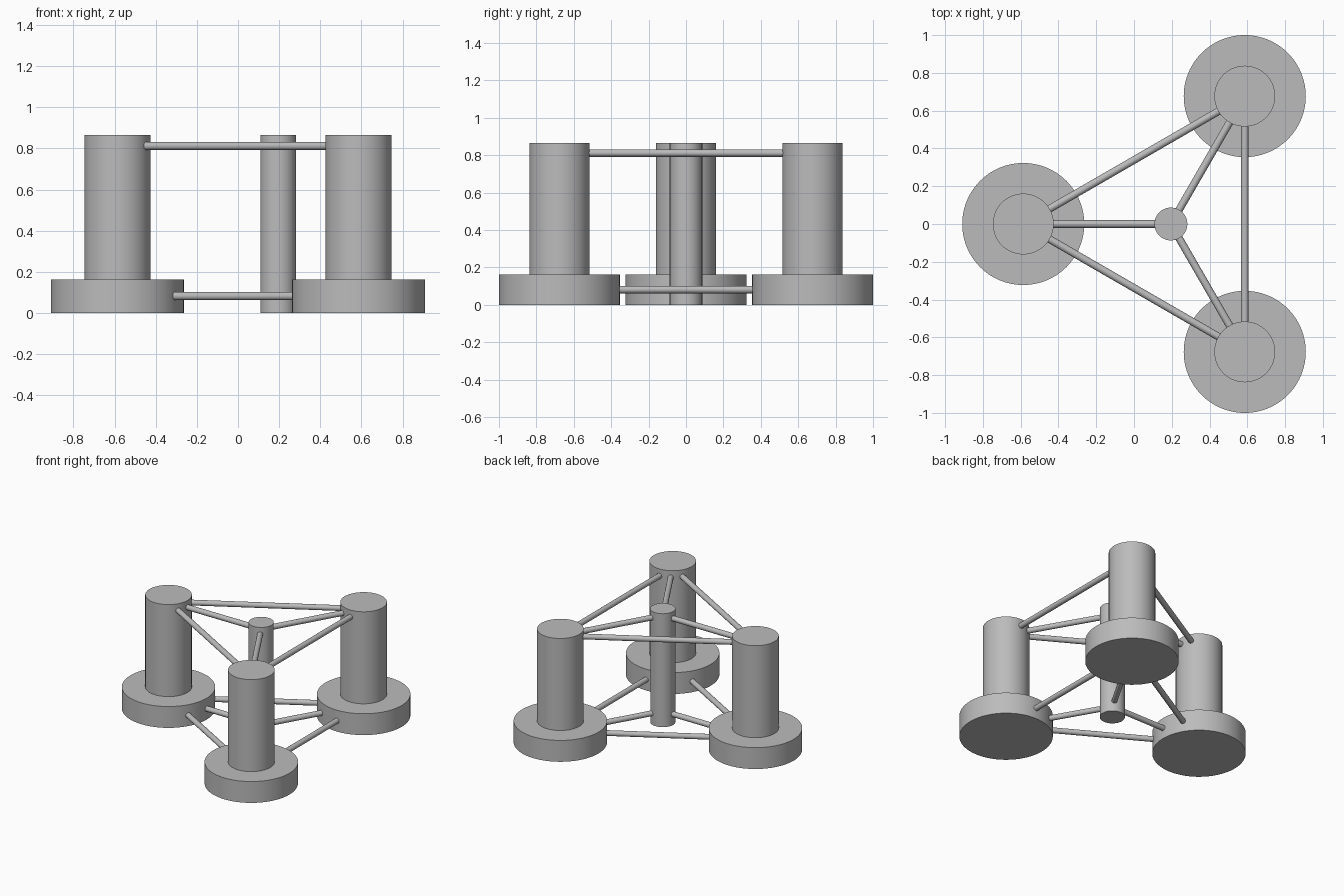
import bpy
import math
from mathutils import Vector

old = bpy.data.objects.get("Cube")
if old:
    bpy.data.objects.remove(old, do_unlink=True)

grey = bpy.data.materials.new("plain grey")
grey.use_nodes = True
colour = (0.5, 0.5, 0.5, 1)
grey.diffuse_color = colour
grey.node_tree.nodes["Principled BSDF"].inputs["Base Color"].default_value = colour

HEIGHT, BASE_H = 0.865, 0.163
BASE_R, COLUMN_R, CENTRE_R, BRACE_R = 0.323, 0.161, 0.087, 0.02
UPPER_Z, LOWER_Z = 0.812, 0.082
SINK = 0.02  # how far braces run into the columns


def rod(name, start, end, radius, sides=64):
    """Closed cylinder between two points."""
    start, end = Vector(start), Vector(end)
    axis = end - start
    bpy.ops.mesh.primitive_cylinder_add(
        vertices=sides, radius=radius, depth=axis.length,
        location=(start + end) / 2,
        rotation=axis.to_track_quat("Z", "Y").to_euler())
    obj = bpy.context.object
    obj.name = name
    obj.data.materials.append(grey)
    bpy.ops.object.shade_smooth_by_angle(angle=math.radians(35))
    return obj


def brace(name, a, b, radius_a, radius_b, z):
    """Thin horizontal tube from the skin of one column to another."""
    a, b = Vector((*a, z)), Vector((*b, z))
    way = (b - a).normalized()
    rod(name, a + way * (radius_a - SINK), b - way * (radius_b - SINK), BRACE_R, 24)


# Three outer columns on round footings, in an equilateral triangle
side = 2 * (1 - BASE_R)
reach = side / math.sqrt(3)
centre = (reach / 4, 0)
corners = {}
for label, turn in (("right", 180), ("front_left", 300), ("back_left", 60)):
    angle = math.radians(turn)
    x, y = centre[0] + reach * math.cos(angle), reach * math.sin(angle)
    corners[label] = (x, y)
    rod(label + "_footing", (x, y, 0), (x, y, BASE_H), BASE_R, 96)
    rod(label + "_column", (x, y, BASE_H), (x, y, HEIGHT), COLUMN_R)

# Slim centre column
rod("centre_column", (*centre, 0), (*centre, HEIGHT), CENTRE_R)

# Upper and lower braces: around the triangle and in to the centre
names = list(corners)
for level, z, outer in (("upper", UPPER_Z, COLUMN_R), ("lower", LOWER_Z, BASE_R)):
    for i, label in enumerate(names):
        following = names[(i + 1) % len(names)]
        brace(f"{level}_{label}_side_brace", corners[label], corners[following],
              outer, outer, z)
        brace(f"{level}_{label}_centre_brace", corners[label], centre,
              outer, CENTRE_R, z)
